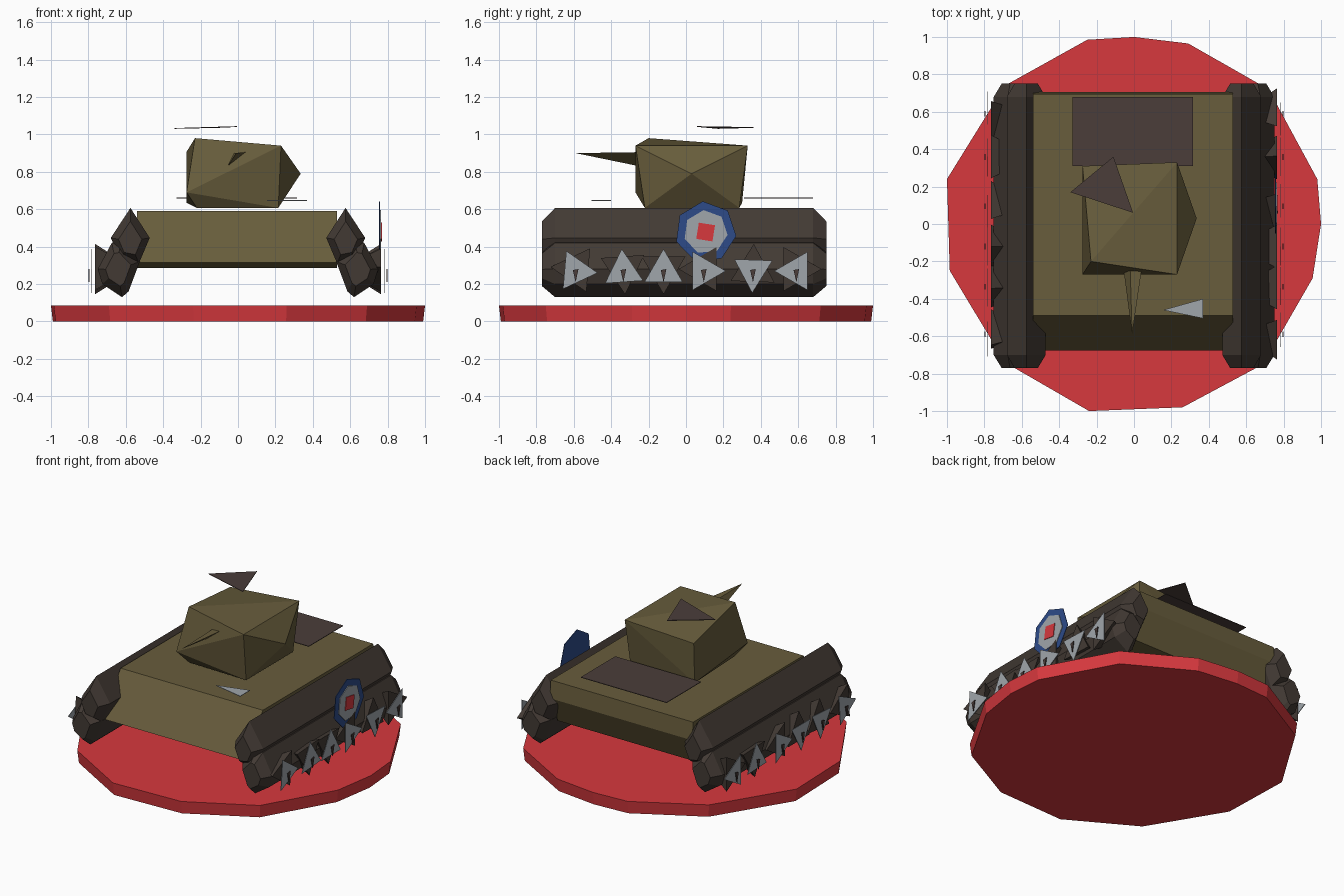
import bpy, bmesh
from math import sin, cos, pi, radians
from mathutils import Vector

cube = bpy.data.objects.get("Cube")
if cube:
    bpy.data.objects.remove(cube, do_unlink=True)


def material(name, r, g, b):
    mat = bpy.data.materials.new(name)
    mat.use_nodes = True
    colour = (r, g, b, 1)
    mat.diffuse_color = colour
    mat.node_tree.nodes["Principled BSDF"].inputs["Base Color"].default_value = colour
    return mat


red = material("red", .68, .04, .048)
olive = material("olive", .138, .109, .045)
track_brown = material("track brown", .055, .042, .034)
plate_brown = material("plate brown", .069, .047, .042)
grey = material("light grey", .35, .38, .41)
blue = material("blue", .026, .07, .25)


def finish(name, bm, mat):
    bmesh.ops.recalc_face_normals(bm, faces=bm.faces)
    mesh = bpy.data.meshes.new(name)
    bm.to_mesh(mesh)
    bm.free()
    mesh.materials.append(mat)
    obj = bpy.data.objects.new(name, mesh)
    bpy.context.collection.objects.link(obj)
    return obj


def loft(name, rings, mat):
    """Join rings of equal length and cap both ends."""
    bm = bmesh.new()
    loops = [[bm.verts.new(p) for p in ring] for ring in rings]
    for a, b in zip(loops, loops[1:]):
        for i in range(len(a)):
            j = (i + 1) % len(a)
            bm.faces.new((a[i], a[j], b[j], b[i]))
    bm.faces.new(loops[0])
    bm.faces.new(loops[-1])
    return finish(name, bm, mat)


def hull_of(name, points, mat):
    bm = bmesh.new()
    for p in points:
        bm.verts.new(p)
    bmesh.ops.convex_hull(bm, input=bm.verts)
    return finish(name, bm, mat)


def plate(name, points, offset, mat):
    offset = Vector(offset)
    points = [Vector(p) for p in points]
    return loft(name, [points, [p + offset for p in points]], mat)


def side_ring(x, y, z, radius, sides, angle):
    """Regular polygon facing sideways."""
    turns = [angle + 2 * pi * i / sides for i in range(sides)]
    return [(x, y + radius * cos(t), z + radius * sin(t)) for t in turns]


# Display base
rim = [(.98, .24), (1, 0), (.955, -.29), (.69, -.75), (.26, -.98), (-.24, -1),
       (-.69, -.74), (-.985, -.25), (-1, .24), (-.69, .74), (-.25, .985),
       (0, 1), (.29, .965), (.72, .72)]
loft("display_base", [[(x * .99, y * .99, 0) for x, y in rim],
                      [(x, y, .085) for x, y in rim]], red)

# Hull from a side profile
profile = [(-.49, .59), (-.675, .315), (-.6, .285), (.62, .285), (.705, .47), (.695, .59)]
loft("hull", [[(x, y, z) for y, z in profile] for x in (-.54, .53)], olive)

# Turret with a pointed left cheek
hull_of("turret", [
    (-.23, -.2, .98), (.23, -.27, .94), (.23, .33, .94), (-.275, .31, .907),
    (-.275, -.27, .69), (.215, -.22, .607), (.215, .285, .607), (-.275, .3, .635),
    (-.22, -.21, .607), (.335, .03, .79)], olive)
hull_of("gun_barrel", [(-.055, -.25, .83), (.04, -.25, .905), (-.02, -.25, .9),
                       (-.01, -.59, .9)], olive)

# Flat plates above the body
plate("turret_hatch", [(-.34, .17, 1.03), (-.005, .06, 1.04), (-.11, .36, 1.035)],
      (0, 0, .004), plate_brown)
plate("engine_cover", [(-.33, .31, .658), (.315, .31, .658), (.315, .68, .658),
                       (-.33, .68, .658)], (0, 0, .004), plate_brown)
plate("front_marker", [(.155, -.46, .645), (.37, -.505, .645), (.37, -.4, .645)],
      (0, 0, .004), grey)

# Tracks: two faceted bars per side, tapered at the ends
upper = [(.575, .607), (.68, .447), (.63, .33), (.53, .31), (.472, .447)]
lower = [(.63, .43), (.675, .42), (.75, .28), (.725, .2), (.62, .13), (.585, .16), (.525, .32)]


def track_bar(name, side, section):
    cx = sum(x for x, z in section) / len(section)
    cz = sum(z for x, z in section) / len(section)
    rings = []
    for y, s in ((-.77, .6), (-.7, 1), (.68, 1), (.75, .6)):
        rings.append([(side * (cx + (x - cx) * s), y, cz + (z - cz) * s) for x, z in section])
    loft(name, rings, track_brown)


# Wheels: spiky block, three-sided disc and small hub
wheels = [(-.59, -5), (-.335, 94), (-.12, 90), (.095, 0), (.358, -92), (.59, 180)]
for side, label in ((1, "left"), (-1, "right")):
    track_bar(label + "_upper_track", side, upper)
    track_bar(label + "_lower_track", side, lower)
    for i, (y, degrees) in enumerate(wheels):
        a = radians(degrees) + (0 if side > 0 else pi / 3)
        tag = f"{label}_wheel_{i + 1}"
        loft(tag + "_block", [side_ring(side * .63, y, .28, .05, 3, a + pi / 3),
                              side_ring(side * .765, y, .28, .135, 3, a + pi / 3)], track_brown)
        plate(tag + "_disc", side_ring(side * .78, y, .27, .118, 3, a),
              (side * .004, 0, 0), grey)
        plate(tag + "_hub", [(side * .793, y - .015, .275), (side * .793, y + .015, .28),
                             (side * .793, y, .21)], (side * .006, 0, 0), plate_brown)

# Round emblem on the left side
for name, x, radius, sides, mat in (("emblem_outer", .755, .165, 7, blue),
                                    ("emblem_middle", .76, .118, 7, grey),
                                    ("emblem_centre", .765, .062, 4, red)):
    plate(name, side_ring(x, .105, .478, radius, sides, pi * .53 if sides > 4 else pi * .7),
          (.004, 0, 0), mat)
